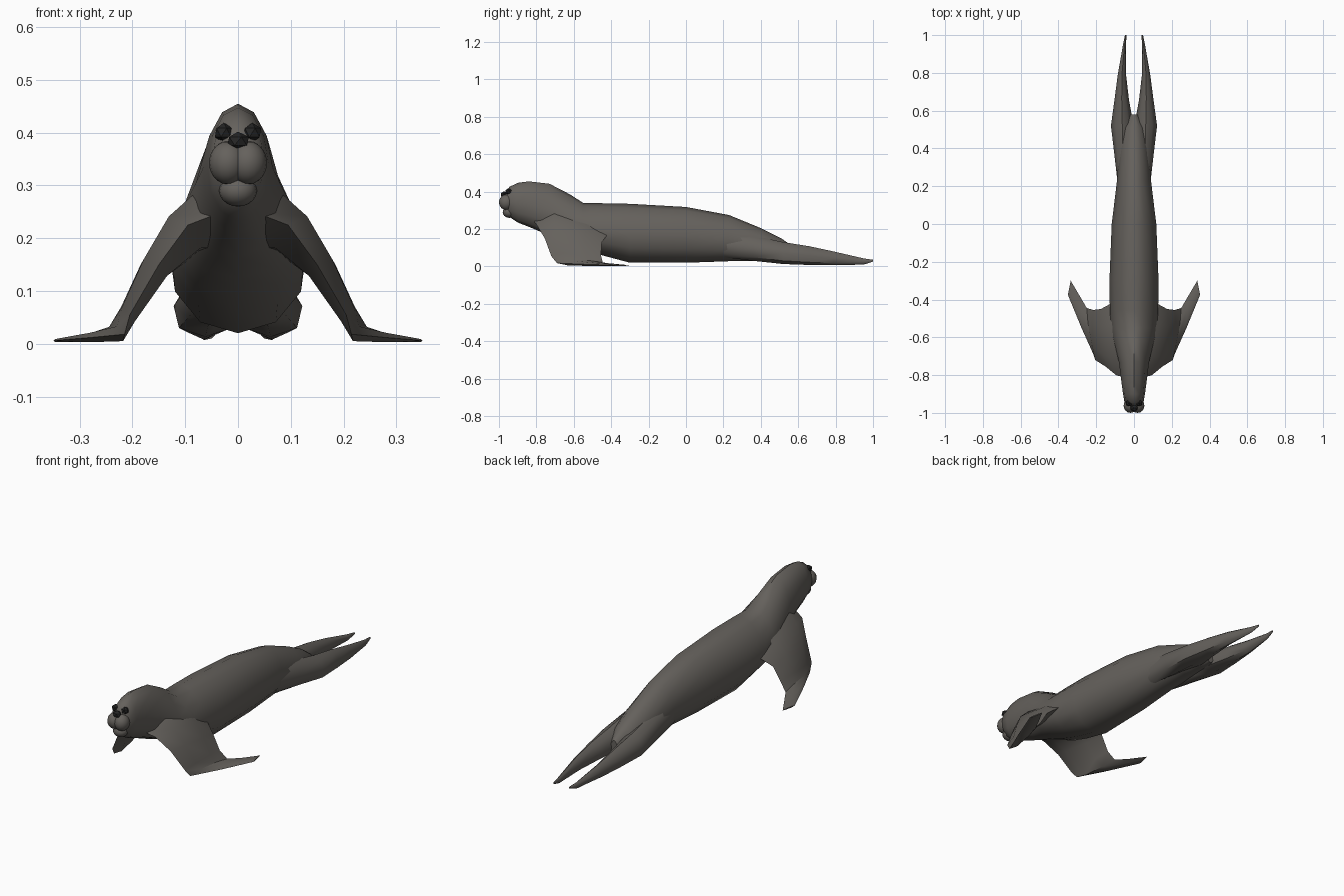
import bpy, bmesh, math
from mathutils import Vector

if "Cube" in bpy.data.objects:
    bpy.data.objects.remove(bpy.data.objects["Cube"])


def mat(name, rgb):
    m = bpy.data.materials.new(name)
    m.diffuse_color = (*rgb, 1)
    m.use_nodes = True
    m.node_tree.nodes["Principled BSDF"].inputs["Base Color"].default_value = m.diffuse_color
    return m


SKIN = mat("grey_brown_skin", (0.13, 0.12, 0.108))
DARK = mat("near_black", (0.018, 0.018, 0.018))


def finish(ob, material, angle=50):
    ob.data.materials.append(material)
    bpy.ops.object.select_all(action='DESELECT')
    ob.select_set(True)
    bpy.context.view_layer.objects.active = ob
    bpy.ops.object.shade_smooth_by_angle(angle=math.radians(angle))
    return ob


def loft(name, rings, material, angle=50):
    bm = bmesh.new()
    vs = [[bm.verts.new(p) for p in r] for r in rings]
    n = len(vs[0])
    for a, b in zip(vs, vs[1:]):
        for i in range(n):
            bm.faces.new((a[i], a[(i + 1) % n], b[(i + 1) % n], b[i]))
    bm.faces.new(vs[0])
    bm.faces.new(vs[-1])
    bmesh.ops.recalc_face_normals(bm, faces=bm.faces)
    me = bpy.data.meshes.new(name)
    bm.to_mesh(me)
    bm.free()
    ob = bpy.data.objects.new(name, me)
    bpy.context.collection.objects.link(ob)
    return finish(ob, material, angle)


def egg(y, zb, zt, w, taper, x=0.0, n=12):
    """Upright cross-section, narrower towards the top by taper."""
    ring = []
    for i in range(n):
        a = 2 * math.pi * i / n
        s = math.sin(a)
        ring.append((x + w * math.cos(a) * (1 - taper * s), y,
                     (zb + zt) / 2 + (zt - zb) / 2 * s))
    return ring


def blade(lead, trail, t):
    """Six-sided flipper section between leading and trailing edge points."""
    L, T = Vector(lead), Vector(trail)
    o = Vector(t)
    p, q = L.lerp(T, 0.25), L.lerp(T, 0.7)
    return [L, p + o, q + o * 0.8, T, q - o * 0.8, p - o]


def mirror_x(ring):
    return [(-p[0], p[1], p[2]) for p in ring]


# Head, neck and body in one skin: y, bottom, top, half width, taper
body = [(-0.965, 0.32, 0.39, 0.030, 0.0), (-0.945, 0.265, 0.425, 0.050, 0.0),
        (-0.90, 0.235, 0.447, 0.058, 0.05), (-0.84, 0.212, 0.455, 0.066, 0.1),
        (-0.73, 0.165, 0.442, 0.080, 0.25), (-0.62, 0.125, 0.385, 0.105, 0.35),
        (-0.55, 0.095, 0.340, 0.122, 0.3), (-0.45, 0.06, 0.338, 0.128, 0.2),
        (-0.30, 0.02, 0.335, 0.130, 0.12), (0.0, 0.02, 0.318, 0.118, 0.1),
        (0.23, 0.028, 0.275, 0.090, 0.1), (0.40, 0.03, 0.205, 0.078, 0.15),
        (0.51, 0.025, 0.150, 0.062, 0.2), (0.58, 0.025, 0.10, 0.020, 0.2)]
loft("body", [egg(*s) for s in body], SKIN)

# Front flippers: leading edge, trailing edge, half thickness vector
arm = [((0.03, -0.82, 0.25), (0.06, -0.36, 0.19), (0.045, 0, 0.05)),
       ((0.095, -0.80, 0.225), (0.12, -0.42, 0.17), (0.030, 0, 0.03)),
       ((0.150, -0.755, 0.150), (0.175, -0.45, 0.13), (0.022, 0, 0.016)),
       ((0.205, -0.72, 0.055), (0.215, -0.455, 0.06), (0.012, 0, 0.014)),
       ((0.215, -0.69, 0.018), (0.250, -0.445, 0.022), (0.006, 0, 0.014)),
       ((0.278, -0.55, 0.012), (0.285, -0.385, 0.012), (0, 0, 0.009)),
       ((0.350, -0.375, 0.006), (0.335, -0.30, 0.006), (0, 0, 0.003))]
# Hind flippers: y, bottom, top, half width, taper, x
hind = [(0.20, 0.05, 0.19, 0.035, 0.1, 0.05), (0.36, 0.03, 0.165, 0.045, 0.2, 0.058),
        (0.52, 0.013, 0.130, 0.060, 0.25, 0.062), (0.66, 0.008, 0.108, 0.038, 0.3, 0.065),
        (0.79, 0.007, 0.080, 0.022, 0.2, 0.064), (0.95, 0.010, 0.043, 0.008, 0, 0.050),
        (1.0, 0.026, 0.036, 0.004, 0, 0.044)]
for side in ("right", "left"):
    flip = mirror_x if side == "left" else list
    loft(side + "_front_flipper", [flip(blade(*s)) for s in arm], SKIN, 40)
    loft(side + "_hind_flipper", [flip(egg(*s, n=8)) for s in hind], SKIN)


def ball(name, loc, size, material, low=False):
    if low:
        bpy.ops.mesh.primitive_ico_sphere_add(subdivisions=1, radius=1, location=loc)
    else:
        bpy.ops.mesh.primitive_uv_sphere_add(segments=16, ring_count=10, radius=1, location=loc)
    ob = bpy.context.object
    ob.name = name
    ob.scale = size
    return finish(ob, material, 20 if low else 60)


# Muzzle pads, eyes, nose and lower jaw
for side, s in (("right", 1), ("left", -1)):
    ball(side + "_muzzle", (s * 0.019, -0.961, 0.343), (0.036, 0.039, 0.041), SKIN)
    ball(side + "_eye", (s * 0.027, -0.948, 0.400), (0.019, 0.019, 0.019), DARK, True)
ball("nose", (0, -0.973, 0.384), (0.023, 0.020, 0.018), DARK, True)
ball("lower_jaw", (0, -0.945, 0.290), (0.036, 0.035, 0.030), SKIN)
